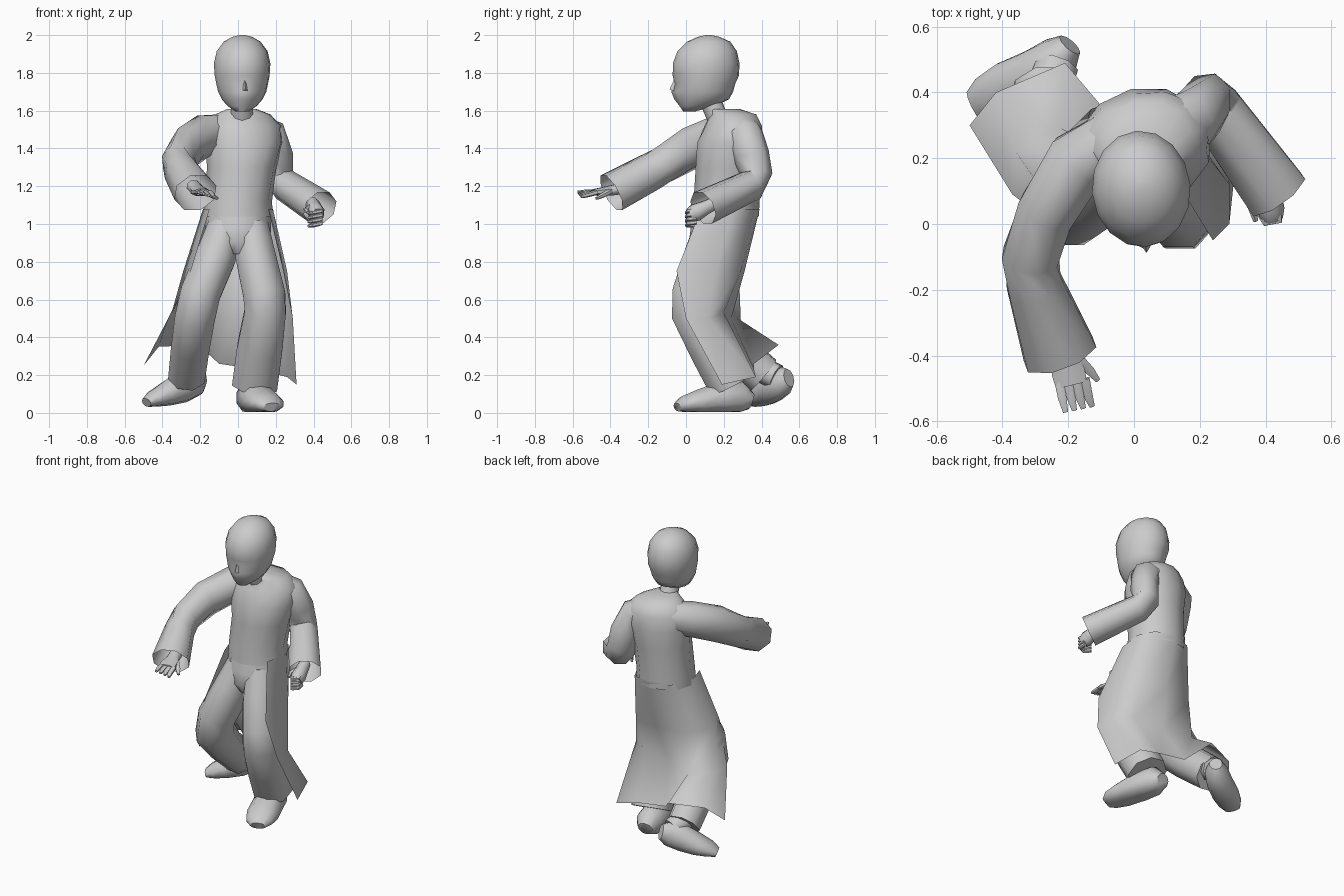
import bpy, math
from mathutils import Vector


def finish(name, verts, faces, angle=55):
    me = bpy.data.meshes.new(name)
    me.from_pydata([tuple(v) for v in verts], [], faces)
    ob = bpy.data.objects.new(name, me)
    bpy.context.collection.objects.link(ob)
    bpy.ops.object.select_all(action='DESELECT')
    ob.select_set(True)
    bpy.context.view_layer.objects.active = ob
    bpy.ops.object.shade_smooth_by_angle(angle=math.radians(angle))
    return ob


def loft(name, rings, caps=(True, True), closed=True, angle=55):
    n = len(rings[0])
    verts = [v for r in rings for v in r]
    faces = []
    for i in range(len(rings) - 1):
        for j in range(n if closed else n - 1):
            k = (j + 1) % n
            faces.append((i * n + j, i * n + k, (i + 1) * n + k, (i + 1) * n + j))
    if caps[0]:
        faces.append(tuple(reversed(range(n))))
    if caps[1]:
        faces.append(tuple(range((len(rings) - 1) * n, len(rings) * n)))
    return finish(name, verts, faces, angle)


def level_ring(z, cx, cy, rx, ry, yaw=0, n=12):
    """Horizontal ellipse, first point at the front."""
    out = []
    for i in range(n):
        a = 2 * math.pi * i / n - math.pi / 2
        x, y = rx * math.cos(a), ry * math.sin(a)
        c, s = math.cos(yaw), math.sin(yaw)
        out.append(Vector((cx + c * x - s * y, cy + s * x + c * y, z)))
    return out


def tube(name, pts, n=8, ref=(0, 0, 1), caps=(True, True), floor=None):
    """Tube along points of x, y, z, half width, half height."""
    c = [Vector(p[:3]) for p in pts]
    rings = []
    for i, p in enumerate(pts):
        t = (c[min(i + 1, len(c) - 1)] - c[max(i - 1, 0)]).normalized()
        u = t.cross(Vector(ref)).normalized()
        w = u.cross(t)
        ring = []
        for k in range(n):
            a = 2 * math.pi * (k + .5) / n
            v = c[i] + u * p[3] * math.cos(a) + w * p[4] * math.sin(a)
            if floor is not None:
                v.z = max(v.z, floor)
            ring.append(v)
        rings.append(ring)
    return loft(name, rings, caps)


# Head: stacked ellipses with a pulled-in eye line and pushed-out lips
head = [(1.595, .015, .035, .03), (1.625, .06, .078, .095), (1.66, .09, .108, .138),
        (1.70, .095, .128, .155), (1.745, .10, .138, .162), (1.785, .105, .146, .176),
        (1.85, .107, .15, .177), (1.915, .112, .135, .158), (1.965, .12, .098, .115),
        (1.99, .12, .055, .06), (2.0, .12, .015, .015)]
rings = [level_ring(z, .022, cy, rx, ry, .08, 16) for z, cy, rx, ry in head]
for k in (1, 15):
    rings[4][k].y += .012
rings[2][0].y -= .014
rings[3][0].y -= .018
loft("head", rings)

# Nose wedge
finish("nose", [(.036, -.062, 1.765), (.012, -.05, 1.70), (.06, -.05, 1.70), (.038, -.088, 1.712)],
       [(0, 1, 3), (0, 3, 2), (1, 2, 3)])

# Neck and collar
loft("neck", [level_ring(z, .02, y, r, r, 0, 10) for z, y, r in
              ((1.53, .19, .07), (1.60, .15, .06), (1.68, .12, .06))])

# Closed upper part of the coat, twisted at the shoulders
torso = [(1.04, 0, .21, .185, .175, 0), (1.12, 0, .215, .18, .175, .03), (1.30, .02, .225, .185, .175, .12),
         (1.43, .03, .235, .21, .18, .22), (1.52, .03, .25, .205, .15, .25),
         (1.58, .025, .25, .15, .125, .2), (1.61, .02, .20, .075, .08, .1)]
loft("coat_body", [level_ring(*r) for r in torso], (False, True))

# Open coat skirt: right front edge, round the back, to left front edge
skirt = [
    [(-.15, .07, 1.08), (-.185, .18, 1.08), (-.13, .35, 1.08), (0, .39, 1.08),
     (.13, .36, 1.08), (.185, .25, 1.08), (.16, .08, 1.08)],
    [(-.25, 0, .75), (-.29, .12, .75), (-.2, .28, .75), (0, .31, .75),
     (.17, .29, .75), (.26, .16, .75), (.24, -.05, .75)],
    [(-.37, .09, .5), (-.36, .22, .5), (-.22, .29, .49), (-.03, .24, .5),
     (.17, .20, .53), (.29, .12, .5), (.29, 0, .5)],
    [(-.5, .30, .25), (-.42, .40, .35), (-.21, .49, .36), (-.1, .36, .26),
     (.1, .36, .23), (.26, .37, .19), (.31, .19, .15)]]
loft("coat_skirt", skirt, (False, False), closed=False, angle=70)

# Trousers: hips and two bent legs
loft("hips", [level_ring(z, x, y, rx, ry) for z, x, y, rx, ry in
              ((.84, 0, .14, .09, .09), (.90, 0, .155, .17, .14), (.98, 0, .175, .175, .15),
               (1.08, 0, .205, .17, .16))])
tube("left_leg", [(.07, .17, .98, .10, .13), (.095, .12, .82, .115, .14), (.14, .06, .62, .12, .145),
                  (.145, .05, .54, .118, .14), (.115, .14, .34, .13, .13), (.09, .235, .15, .13, .125)],
     8, (0, 1, 0))
tube("right_leg", [(-.07, .17, .98, .10, .13), (-.12, .12, .82, .115, .14), (-.20, .06, .63, .115, .135),
                   (-.225, .07, .52, .115, .135), (-.25, .22, .36, .11, .115), (-.27, .41, .20, .105, .11)],
     8, (0, 1, 0))

# Shoes: planted left one, trailing right one
tube("left_shoe", [(.06, .345, .06, .05, .045), (.07, .29, .08, .085, .09), (.10, .18, .075, .095, .09),
                   (.14, .06, .055, .10, .065), (.165, -.01, .045, .085, .045), (.18, -.045, .03, .05, .025)],
     10, floor=.005)
tube("right_shoe", [(-.195, .545, .185, .04, .05), (-.23, .505, .17, .07, .085), (-.30, .455, .135, .08, .085),
                    (-.38, .415, .10, .085, .065), (-.445, .38, .075, .075, .045), (-.485, .36, .055, .05, .025)], 10)
tube("right_ankle", [(-.27, .38, .24, .075, .07), (-.235, .48, .19, .07, .07)], 8)

# Sleeves, open at the cuffs
tube("right_sleeve", [(-.05, .27, 1.49, .09, .10), (-.17, .19, 1.475, .105, .11), (-.265, .04, 1.41, .095, .115),
                      (-.315, -.10, 1.325, .092, .105), (-.30, -.19, 1.275, .092, .105),
                      (-.225, -.395, 1.165, .12, .11)], 8, caps=(True, False))
tube("left_sleeve", [(.08, .28, 1.50, .09, .09), (.17, .31, 1.47, .10, .09), (.205, .345, 1.36, .10, .085),
                     (.215, .375, 1.26, .09, .08), (.25, .345, 1.205, .09, .085),
                     (.435, .09, 1.085, .105, .095)], 8, ref=(.35, -.5, .8), caps=(True, False))

# Reaching right hand: palm, fingers and thumb
tube("right_palm", [(-.235, -.30, 1.20, .04, .035), (-.215, -.38, 1.18, .04, .03),
                    (-.20, -.45, 1.17, .055, .024), (-.19, -.49, 1.168, .052, .018)], 8)
for i in range(4):
    x = -.23 + i * .027
    tube("right_finger_%d" % (i + 1), [(x, -.47, 1.168, .016, .014), (x + .012, -.53, 1.17 - i * .006, .015, .013),
                                       (x + .022, -.573 + i * .006, 1.168 - i * .008, .009, .008)], 6)
tube("right_thumb", [(-.18, -.40, 1.175, .02, .016), (-.135, -.445, 1.15, .016, .014),
                     (-.11, -.475, 1.135, .009, .008)], 6)

# Half-closed left hand with curled fingers
tube("left_palm", [(.395, .15, 1.11, .035, .035), (.405, .10, 1.085, .04, .04),
                   (.415, .05, 1.06, .045, .05), (.42, .02, 1.045, .035, .04)], 8)
for i in range(4):
    z = 1.075 - i * .022
    tube("left_finger_%d" % (i + 1), [(.435, .055, z, .013, .013), (.44, .012, z - .005, .014, .012),
                                      (.40, .005, z - .015, .013, .012), (.375, .04, z - .02, .009, .009)], 6)
tube("left_thumb", [(.385, .09, 1.09, .018, .018), (.36, .045, 1.075, .014, .014),
                    (.37, .01, 1.06, .009, .009)], 6)
